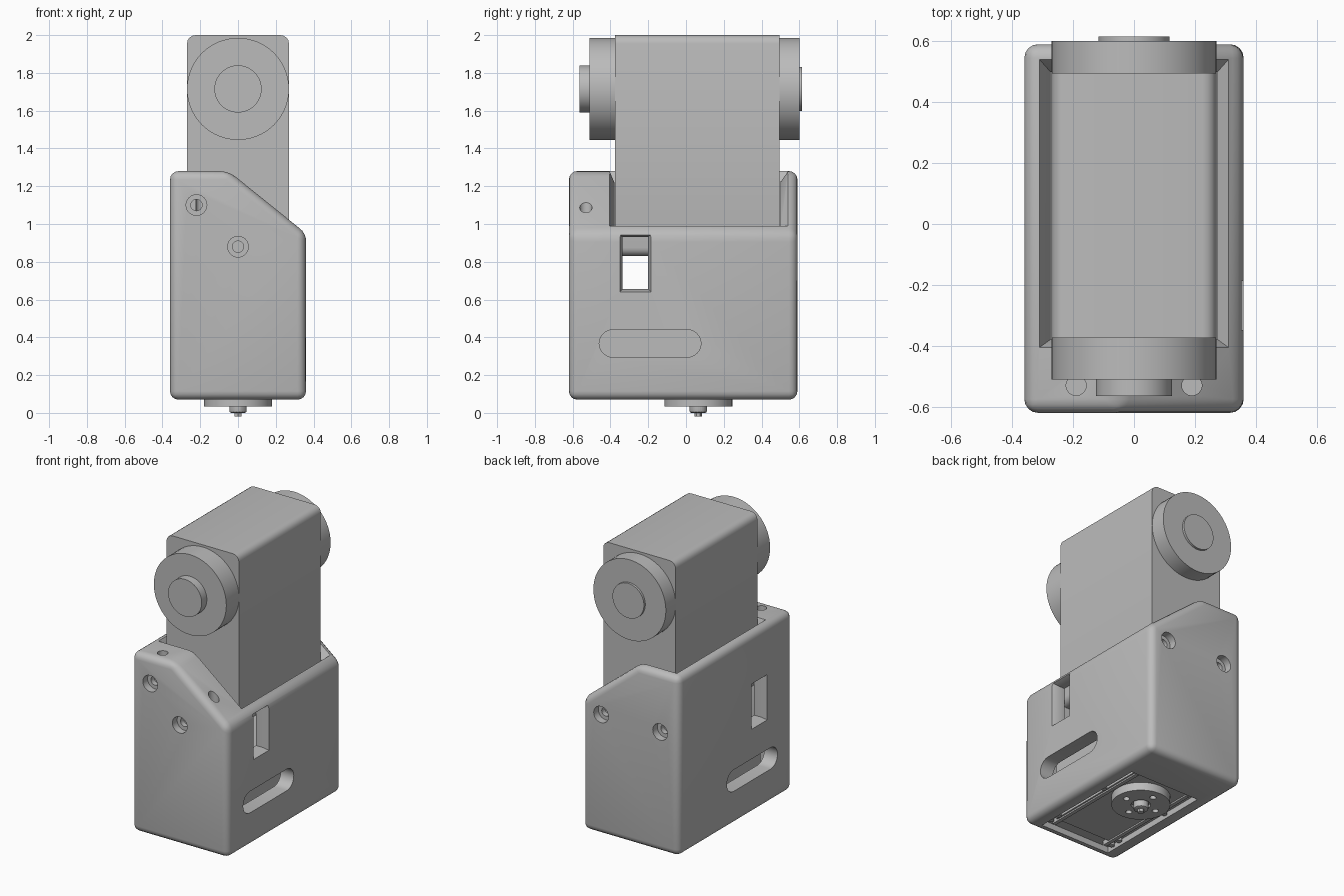
import bpy, bmesh, math
from mathutils import Matrix, Vector

if "Cube" in bpy.data.objects:
    bpy.data.objects.remove(bpy.data.objects["Cube"], do_unlink=True)

grey = bpy.data.materials.new("plain grey")
grey.use_nodes = True
grey.diffuse_color = (0.5, 0.5, 0.5, 1)
grey.node_tree.nodes["Principled BSDF"].inputs["Base Color"].default_value = grey.diffuse_color


def make(name, bm):
    bmesh.ops.recalc_face_normals(bm, faces=bm.faces)
    mesh = bpy.data.meshes.new(name)
    bm.to_mesh(mesh)
    bm.free()
    mesh.materials.append(grey)
    ob = bpy.data.objects.new(name, mesh)
    bpy.context.collection.objects.link(ob)
    return ob


def loft(name, rings):
    """Skin equal-length rings of points and cap both ends."""
    bm = bmesh.new()
    rows = [[bm.verts.new(p) for p in ring] for ring in rings]
    n = len(rows[0])
    for a, b in zip(rows, rows[1:]):
        for i in range(n):
            j = (i + 1) % n
            bm.faces.new((a[i], a[j], b[j], b[i]))
    bm.faces.new(rows[0])
    bm.faces.new(rows[-1])
    return make(name, bm)


def box(name, x, y, z):
    ring = lambda h: [(x[0], y[0], h), (x[1], y[0], h), (x[1], y[1], h), (x[0], y[1], h)]
    return loft(name, [ring(z[0]), ring(z[1])])


def rod(name, start, end, r, sides=32):
    """Cylinder between two points."""
    a, b = Vector(start), Vector(end)
    bm = bmesh.new()
    turn = (b - a).to_track_quat('Z', 'Y').to_matrix().to_4x4()
    bmesh.ops.create_cone(bm, cap_ends=True, segments=sides, radius1=r, radius2=r,
                          depth=(b - a).length, matrix=Matrix.Translation((a + b) / 2) @ turn)
    return make(name, bm)


def apply(ob, mod):
    bpy.context.view_layer.objects.active = ob
    bpy.ops.object.modifier_apply(modifier=mod.name)


def cut(ob, tool):
    mod = ob.modifiers.new("cut", 'BOOLEAN')
    mod.operation, mod.solver, mod.object = 'DIFFERENCE', 'EXACT', tool
    tool.hide_render = True
    apply(ob, mod)
    bpy.data.objects.remove(tool, do_unlink=True)


def bevel(ob, width, segments=4, along=None):
    bm = bmesh.new()
    bm.from_mesh(ob.data)
    edges = [e for e in bm.edges if along is None or
             abs((e.verts[0].co - e.verts[1].co).normalized()[along]) > 0.99]
    bmesh.ops.bevel(bm, geom=edges, offset=width, segments=segments, profile=0.5, affect='EDGES')
    bm.to_mesh(ob.data)
    bm.free()


# Housing: rounded box with one sloped shoulder
def roof(x):
    return min(1.28, 0.95 + (0.36 - x) * 0.8)


side = [(-0.36, 0.07), (0.36, 0.07), (0.36, 0.95), (-0.05, 1.28), (-0.36, 1.28)]
housing = loft("housing", [[(x, y, z) for x, z in side] for y in (-0.62, 0.59)])
bevel(housing, 0.045)


# Motor pocket with a chamfered mouth that follows the roof
def mouth(half, y0, y1, height):
    xs = (-half, -0.05, half)
    return ([(x, y0, height(x)) for x in xs] + [(x, y1, height(x)) for x in reversed(xs)])


cut(housing, loft("pocket", [
    mouth(0.274, -0.379, 0.499, lambda x: 0.6),
    mouth(0.274, -0.379, 0.499, lambda x: roof(x) - 0.06),
    mouth(0.31, -0.405, 0.54, roof),
    mouth(0.31, -0.405, 0.54, lambda x: 1.6)]))

# Lower servo bay, open underneath
cut(housing, box("bay", (-0.262, 0.262), (-0.56, 0.29), (0, 0.56)))

for s in (-1, 1):
    # Tapered window
    def frame(x, g):
        return [(s * x, y, z) for y, z in ((-0.335 - g, 0.655 - g), (-0.2 + g, 0.655 - g),
                                           (-0.2 + g, 0.93 + g), (-0.335 - g, 0.93 + g))]
    cut(housing, loft("window", [frame(0.2, 0), frame(0.325, 0), frame(0.36, 0.015), frame(0.4, 0.015)]))
    # Rounded slot
    slot = []
    for i in range(26):
        t = math.pi * (i if i < 13 else i - 1) / 12
        centre = 0.007 if i < 13 else -0.387
        slot.append((centre + 0.0725 * math.sin(t), 0.3675 + 0.0725 * math.cos(t)))
    cut(housing, loft("slot", [[(s * x, y, z) for y, z in slot] for x in (0.24, 0.4)]))
    # Vertical screw holes in the front block
    cut(housing, rod("top_hole", (s * 0.19, -0.53, 0.95), (s * 0.19, -0.53, 1.4), 0.033, 24))

# Counterbored screw holes, front and back
for x, z, face, d in ((-0.22, 1.1, -0.62, 1), (0, 0.88, -0.62, 1),
                      (-0.22, 0.88, 0.59, -1), (0.22, 0.88, 0.59, -1)):
    cut(housing, rod("bore", (x, face - d * 0.1, z), (x, face + d * 0.05, z), 0.055, 24))
    cut(housing, rod("hole", (x, face, z), (x, face + d * 0.085, z), 0.03, 24))

# Upper motor with a horn on each end
motor = box("upper_motor", (-0.27, 0.27), (-0.375, 0.495), (0.83, 2.0))
bevel(motor, 0.045, along=1)
parts = [housing, motor]
for name, y0, y1, r in (("front_horn", -0.375, -0.51, 0.27), ("front_hub", -0.51, -0.565, 0.125),
                        ("back_horn", 0.495, 0.6, 0.27), ("back_hub", 0.6, 0.615, 0.117)):
    parts.append(rod(name, (0, y0, 1.715), (0, y1, 1.715), r, 64))

# Lower servo with side rails and screws
box("lower_servo", (-0.225, 0.225), (-0.47, 0.29), (0.09, 0.61))
box("servo_plate", (-0.262, 0.262), (-0.56, 0.29), (0.11, 0.14))
for s in (-1, 1):
    box("servo_rail", sorted((s * 0.19, s * 0.215)), (-0.52, 0.27), (0.08, 0.12))
    for y in (-0.5, -0.43, 0.0):
        parts.append(rod("rail_screw", (s * 0.24, y, 0.085), (s * 0.24, y, 0.12), 0.018, 16))

# Output disc with bolt holes and centre screw
disc = rod("output_disc", (0, 0.065, 0.035), (0, 0.065, 0.09), 0.18, 64)
cut(disc, rod("recess", (0, 0.065, 0.0), (0, 0.065, 0.055), 0.06))
for i in range(4):
    a = math.pi / 2 * i
    x, y = 0.115 * math.cos(a), 0.065 + 0.115 * math.sin(a)
    cut(disc, rod("bolt_hole", (x, y, 0), (x, y, 0.07), 0.02, 16))
screw = rod("centre_screw", (0, 0.065, 0), (0, 0.065, 0.07), 0.046)
bevel(screw, 0.01, 2)
cut(screw, rod("socket", (0, 0.065, -0.02), (0, 0.065, 0.015), 0.02, 6))
parts += [disc, screw]

# Smooth shading with crisp edges
for ob in bpy.context.view_layer.objects:
    ob.select_set(ob in parts)
bpy.context.view_layer.objects.active = housing
bpy.ops.object.shade_smooth_by_angle(angle=math.radians(35))
